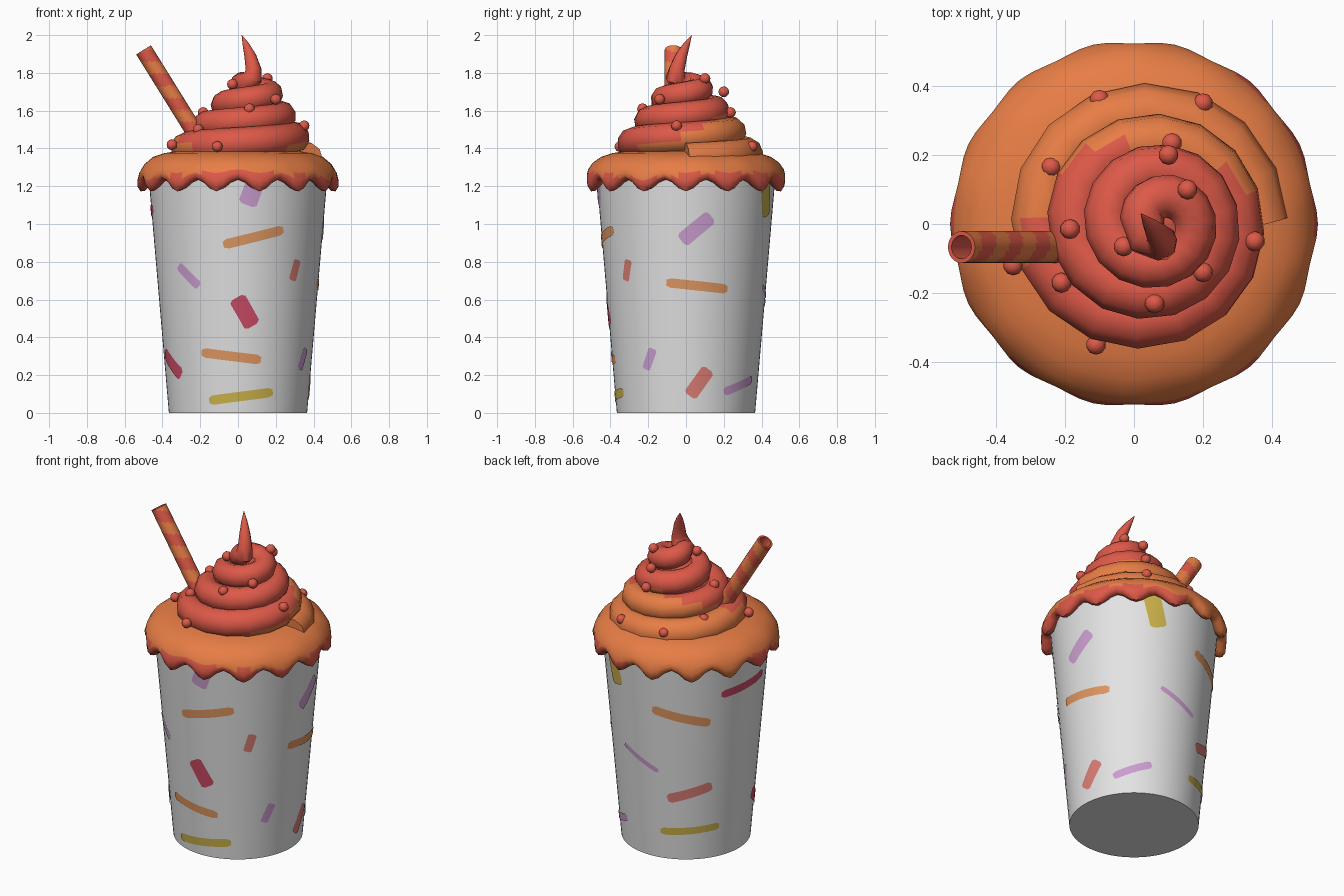
import bpy, bmesh, math
from mathutils import Vector

if "Cube" in bpy.data.objects:
    bpy.data.objects.remove(bpy.data.objects["Cube"])

def mat(name, *c):
    m = bpy.data.materials.new(name)
    m.diffuse_color = (*c, 1)
    m.use_nodes = True
    m.node_tree.nodes["Principled BSDF"].inputs["Base Color"].default_value = m.diffuse_color
    return m

WHITE = mat("cup white", .78, .77, .77)
ORANGE = mat("cream orange", .80, .205, .06)
RED = mat("cream red", .72, .10, .065)
PURPLE = mat("sprinkle purple", .60, .34, .63)
PEACH = mat("sprinkle orange", .75, .31, .12)
YELLOW = mat("sprinkle yellow", .60, .45, .07)
CRIMSON = mat("sprinkle crimson", .60, .07, .13)
SALMON = mat("sprinkle salmon", .72, .21, .18)


def finish(me, name, mats, rule=None, angle=50):
    """Make the object, colour faces by rule(center), smooth with sharp edges kept."""
    ob = bpy.data.objects.new(name, me)
    bpy.context.collection.objects.link(ob)
    me.materials.clear()
    for m in mats:
        me.materials.append(m)
    for p in me.polygons:
        p.use_smooth = True
        p.material_index = rule(p.center) if rule else 0
    me.set_sharp_from_angle(angle=math.radians(angle))
    return ob


def skin(name, rings, mats, rule=None, closed=True, caps=(False, False), angle=50):
    """Bridge a list of equal-length point rings into a surface."""
    bm = bmesh.new()
    vs = [[bm.verts.new(p) for p in r] for r in rings]
    n = len(rings[0])
    for a, b in zip(vs, vs[1:]):
        for i in range(n if closed else n - 1):
            j = (i + 1) % n
            bm.faces.new((a[i], a[j], b[j], b[i]))
    if caps[0]:
        bm.faces.new(vs[0][::-1])
    if caps[1]:
        bm.faces.new(vs[-1])
    if closed:
        bmesh.ops.recalc_face_normals(bm, faces=bm.faces)
    me = bpy.data.meshes.new(name)
    bm.to_mesh(me)
    bm.free()
    return finish(me, name, mats, rule, angle)


def ring(r, z, n=64):
    return [(r * math.cos(2 * math.pi * i / n), r * math.sin(2 * math.pi * i / n), z) for i in range(n)]


# Cup
def cup_r(z):
    return .366 + .086 * z

skin("cup", [ring(cup_r(z), z) for z in (0, .3, .6, .9, 1.28)], [WHITE], caps=(True, True))


# Painted sprinkles on the cup: angle from the front toward +x (degrees), height, at both ends, then width
def cup_sprinkle(m, a0, z0, a1, z1, w):
    rm = cup_r((z0 + z1) / 2)
    s0, s1 = math.radians(a0) * rm, math.radians(a1) * rm
    d = Vector((s1 - s0, z1 - z0))
    side = Vector((-d.y, d.x)).normalized() * w / 2
    rows = []
    for t in (0, .07, .2, .35, .5, .65, .8, .93, 1):
        k = .6 if t in (0, 1) else 1
        row = []
        for u in (-1, -.33, .33, 1):
            s, z = s0 + d.x * t + side.x * u * k, z0 + d.y * t + side.y * u * k
            r, a = cup_r(z) + .004, s / rm
            row.append((r * math.sin(a), -r * math.cos(a), z))
        rows.append(row[::-1])
    skin("cup_sprinkle", rows, [m], closed=False)

for s in (
    (PURPLE, 6, 1.10, 13, 1.26, .10), (PEACH, -10, .89, 32, .97, .052),
    (PURPLE, -46, .78, -29, .67, .05), (SALMON, 42, .70, 46, .81, .05),
    (CRIMSON, -1, .61, 11, .46, .09), (PEACH, -29, .32, 18, .28, .05),
    (YELLOW, -24, .065, 29, .11, .05), (CRIMSON, -76, .32, -51, .20, .07),
    (PURPLE, 87, .91, 107, 1.04, .08), (PEACH, 76, .69, 121, .655, .05),
    (PURPLE, 57, .23, 64, .34, .05), (SALMON, 93, .09, 108, .23, .075),
    (PURPLE, 122, .11, 155, .18, .045), (YELLOW, 158, 1.04, 152, 1.24, .10),
    (PURPLE, 161, .67, 193, .56, .03), (PEACH, 190, .96, 233, .88, .055),
    (SALMON, 200, .39, 236, .47, .06), (YELLOW, 193, .175, 244, .20, .045),
    (CRIMSON, 241, 1.05, 284, 1.08, .05),
):
    cup_sprinkle(*s)


# Scalloped cream skirt: orange on top, red lower rim at the front and right
def skirt_ring(r, z, wave, n=84):
    out = []
    for i in range(n):
        a = 2 * math.pi * i / n
        k = math.cos(14 * a) * wave
        rr = r + .25 * k
        out.append((rr * math.cos(a), rr * math.sin(a), z - k))
    return out

def skirt_rule(c):
    az = math.degrees(math.atan2(c.y, c.x)) % 360
    if 85 < az < 168:
        return 0
    return 1 if c.z < 1.262 + .015 * math.sin(math.radians(3 * az)) else 0

skirt = [(.30, 1.39, 0), (.39, 1.375, 0), (.45, 1.355, 0), (.495, 1.32, .004), (.52, 1.28, .01),
         (.528, 1.25, .02), (.525, 1.225, .028), (.508, 1.205, .032), (.485, 1.205, .03), (.44, 1.24, .015)]
skin("cream_skirt", [skirt_ring(*p) for p in skirt], [ORANGE, RED], skirt_rule, caps=(True, False))


# Swirled cream: rising spiral tube ending in a pulled tip, with a filling core
def cream_rule(c):
    az = math.atan2(c.y, c.x - .05)
    return 0 if c.z < 1.475 + .11 * math.sin(az + .1) else 1

path = []
steps = 56
for i in range(steps + 1):
    t = 3.45 * i / steps
    tube = .088 - .007 * t
    r = .43 - .088 * t - tube
    a = 2 * math.pi * t
    path.append((.02 + .018 * t + r * math.cos(a), r * math.sin(a), 1.345 + .115 * t, tube))
path += [(.04, -.04, 1.75, .06), (.08, -.055, 1.775, .052), (.082, -.048, 1.82, .042),
         (.065, -.025, 1.89, .032), (.042, .003, 1.95, .018), (.02, .03, 2.0, .001)]

cu = bpy.data.curves.new("swirl_path", 'CURVE')
cu.dimensions = '3D'
cu.bevel_depth = 1
cu.bevel_resolution = 3
cu.use_fill_caps = True
sp = cu.splines.new('POLY')
sp.points.add(len(path) - 1)
for p, (x, y, z, r) in zip(sp.points, path):
    p.co = (x, y, z, 1)
    p.radius = r
tmp = bpy.data.objects.new("swirl_path", cu)
bpy.context.collection.objects.link(tmp)
bpy.context.view_layer.update()
me = bpy.data.meshes.new_from_object(tmp.evaluated_get(bpy.context.evaluated_depsgraph_get()))
bpy.data.objects.remove(tmp)
finish(me, "cream_swirl", [ORANGE, RED], cream_rule)

core = [(.36, 1.34, 0), (.30, 1.41, .02), (.22, 1.53, .04), (.13, 1.65, .06), (.05, 1.73, .07)]
skin("cream_core", [[(x + dx, y, z) for x, y, z in ring(r, z, 24)] for r, z, dx in core],
     [ORANGE, RED], cream_rule, caps=(True, True))

# Candy beads on the cream
for p in ((-.11, -.35, 1.41), (-.35, -.12, 1.42), (-.21, -.17, 1.50), (.06, -.23, 1.61), (.20, -.14, 1.66),
          (.35, -.05, 1.52), (.155, .10, 1.77), (.10, .20, 1.70), (.11, .235, 1.59), (.20, .35, 1.41),
          (-.10, .36, 1.41), (-.24, .165, 1.46), (-.185, -.015, 1.59), (-.03, -.065, 1.74)):
    bm = bmesh.new()
    bmesh.ops.create_icosphere(bm, subdivisions=2, radius=.029)
    bmesh.ops.translate(bm, verts=bm.verts, vec=p)
    me = bpy.data.meshes.new("candy_bead")
    bm.to_mesh(me)
    bm.free()
    finish(me, "candy_bead", [RED])

# Hollow straw with helical stripes
top, low = Vector((-.50, -.067, 1.922)), Vector((-.16, -.067, 1.375))
axis = (low - top).normalized()
e1 = Vector((0, 1, 0))
e2 = axis.cross(e1)
length = (low - top).length

def straw_ring(r, s, n=24):
    return [top + axis * s + r * (math.cos(2 * math.pi * i / n) * e1 + math.sin(2 * math.pi * i / n) * e2)
            for i in range(n)]

def straw_rule(c):
    d = c - top
    s = d.dot(axis)
    q = d - axis * s
    if q.length < .042:
        return 1
    a = math.atan2(q.dot(e2), q.dot(e1))
    return 0 if (s / .15 + a / (2 * math.pi)) % 1 < .5 else 1

rings = [straw_ring(.034, .3), straw_ring(.034, 0)]
rings += [straw_ring(.046, length * i / 48) for i in range(49)]
skin("straw", rings, [ORANGE, RED], straw_rule, caps=(True, True))
